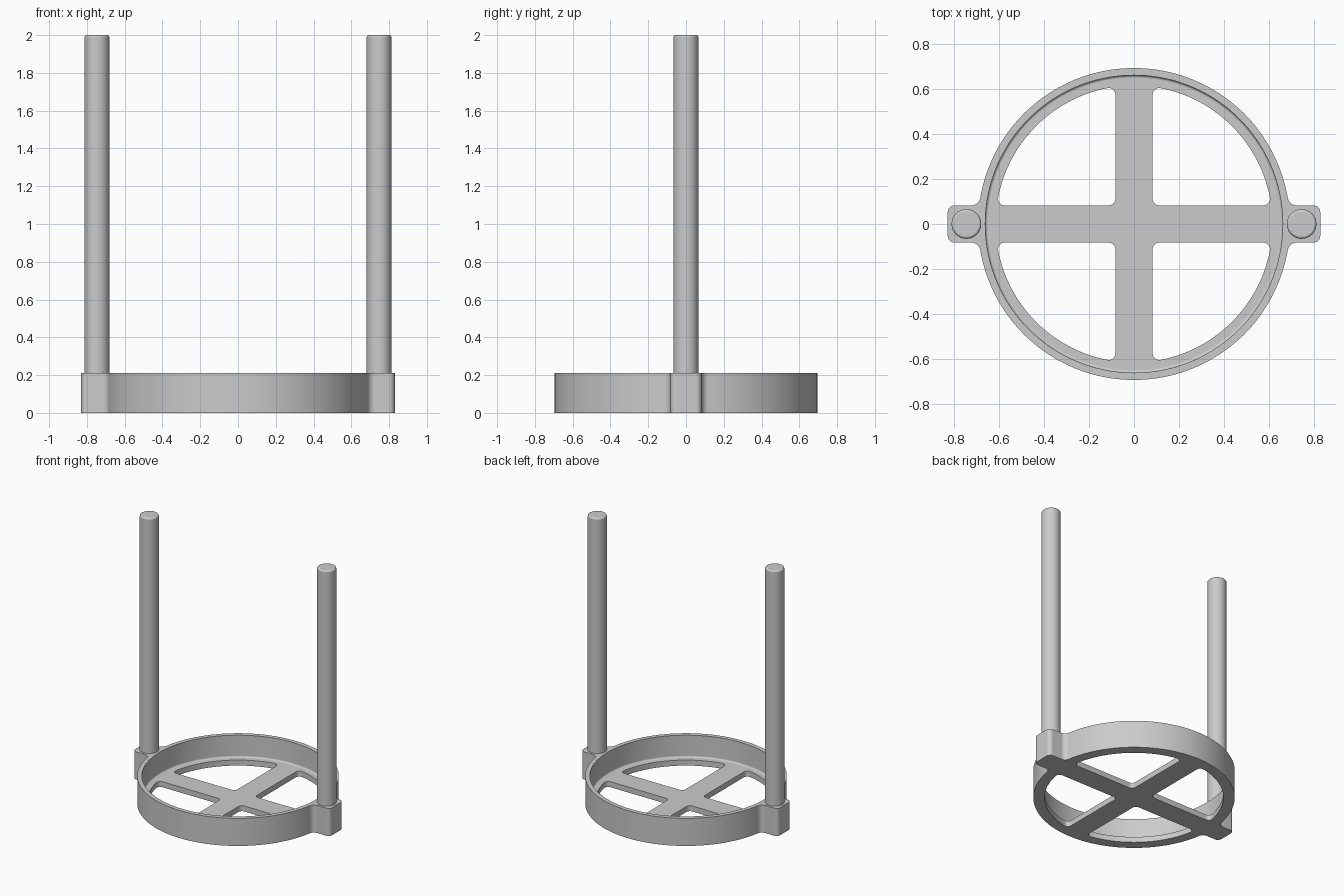
import bpy, bmesh
from math import sin, cos, atan2, sqrt, pi, radians

if "Cube" in bpy.data.objects:
    bpy.data.objects.remove(bpy.data.objects["Cube"], do_unlink=True)

RING, WALL, WINDOW = 0.695, 0.663, 0.617   # outer, pocket and window radii
HALF, LUG = 0.083, 0.83                    # half width of spokes and lugs, lug reach
HEIGHT, FLOOR = 0.21, 0.042
ROD_X, ROD_R, ROD_TOP = 0.747, 0.066, 2.0

grey = bpy.data.materials.new("light grey")
grey.use_nodes = True
grey.diffuse_color = (0.6, 0.6, 0.6, 1)
grey.node_tree.nodes["Principled BSDF"].inputs["Base Color"].default_value = (0.6, 0.6, 0.6, 1)


def arc(cx, cy, r, a0, a1, n):
    return [(cx + r * cos(a0 + (a1 - a0) * i / n),
             cy + r * sin(a0 + (a1 - a0) * i / n)) for i in range(n + 1)]


def finish(name, bm):
    bmesh.ops.remove_doubles(bm, verts=bm.verts, dist=1e-5)
    bmesh.ops.recalc_face_normals(bm, faces=bm.faces)
    mesh = bpy.data.meshes.new(name)
    bm.to_mesh(mesh)
    bm.free()
    mesh.materials.append(grey)
    ob = bpy.data.objects.new(name, mesh)
    bpy.context.collection.objects.link(ob)
    return ob


def prism(name, outline, z0, z1):
    bm = bmesh.new()
    face = bm.faces.new([bm.verts.new((x, y, z0)) for x, y in outline])
    bmesh.ops.remove_doubles(bm, verts=bm.verts, dist=1e-5)
    top = bmesh.ops.extrude_face_region(bm, geom=list(bm.faces), use_keep_orig=True)
    for v in top["geom"]:
        if isinstance(v, bmesh.types.BMVert):
            v.co.z = z1
    return finish(name, bm)


def lathe(name, profile, steps):
    bm = bmesh.new()
    rings = [[bm.verts.new((r * cos(2 * pi * i / steps), r * sin(2 * pi * i / steps), z))
              for i in range(steps)] for r, z in profile]
    for a, b in zip(rings, rings[1:]):
        for i in range(steps):
            j = (i + 1) % steps
            bm.faces.new((a[i], a[j], b[j], b[i]))
    bm.faces.new(rings[0])
    bm.faces.new(rings[-1])
    return finish(name, bm)


def smooth(ob):
    bpy.ops.object.select_all(action='DESELECT')
    ob.select_set(True)
    bpy.context.view_layer.objects.active = ob
    bpy.ops.object.shade_smooth_by_angle(angle=radians(30))
    mod = ob.modifiers.new("Weighted Normal", 'WEIGHTED_NORMAL')
    mod.keep_sharp = True


def cut(ob, cutter):
    mod = ob.modifiers.new("Cut", 'BOOLEAN')
    mod.operation, mod.solver, mod.object = 'DIFFERENCE', 'EXACT', cutter
    bpy.ops.object.select_all(action='DESELECT')
    ob.select_set(True)
    bpy.context.view_layer.objects.active = ob
    bpy.ops.object.modifier_apply(modifier=mod.name)
    bpy.data.objects.remove(cutter, do_unlink=True)


# Base: disc with two rounded lugs, blended by fillets
corner, fillet = 0.03, 0.04
fx, fy = sqrt((RING + fillet) ** 2 - (HALF + fillet) ** 2), HALF + fillet
join = atan2(fy, fx)
half = arc(LUG - corner, HALF - corner, corner, 0, pi / 2, 6)
half += arc(fx, fy, fillet, -pi / 2, join - pi, 8)
half += arc(0, 0, RING, join, pi / 2, 36)[1:]
quarter_back = [(-x, y) for x, y in reversed(half[:-1])]
upper = half + quarter_back
base = prism("base_ring", upper + [(-x, -y) for x, y in upper], 0, HEIGHT)

# Pocket with a small fillet at the floor
f = 0.012
pocket = [(x, z) for x, z in arc(WALL - f, FLOOR + f, f, -pi / 2, 0, 4)] + [(WALL, HEIGHT + 0.1)]
cut(base, lathe("pocket_cutter", pocket, 144))

# Four windows leaving a cross of spokes
r = 0.03
e = HALF + r
c = sqrt((WINDOW - r) ** 2 - e ** 2)
t = atan2(e, c)
window = (arc(e, e, r, pi, 1.5 * pi, 6) + arc(c, e, r, -pi / 2, t, 8)
          + arc(0, 0, WINDOW, t, pi / 2 - t, 30)[1:-1] + arc(e, c, r, pi / 2 - t, pi, 8))
for sx in (1, -1):
    for sy in (1, -1):
        cut(base, prism("window_cutter", [(sx * x, sy * y) for x, y in window], -0.1, 0.1))
smooth(base)

# Upright rods with rounded tops
b = 0.012
rod = [(ROD_R, HEIGHT - 0.05)] + arc(ROD_R - b, ROD_TOP - b, b, 0, pi / 2, 4)
for side, sx in (("left", 1), ("right", -1)):
    ob = lathe(side + "_rod", rod, 48)
    ob.location.x = sx * ROD_X
    smooth(ob)
